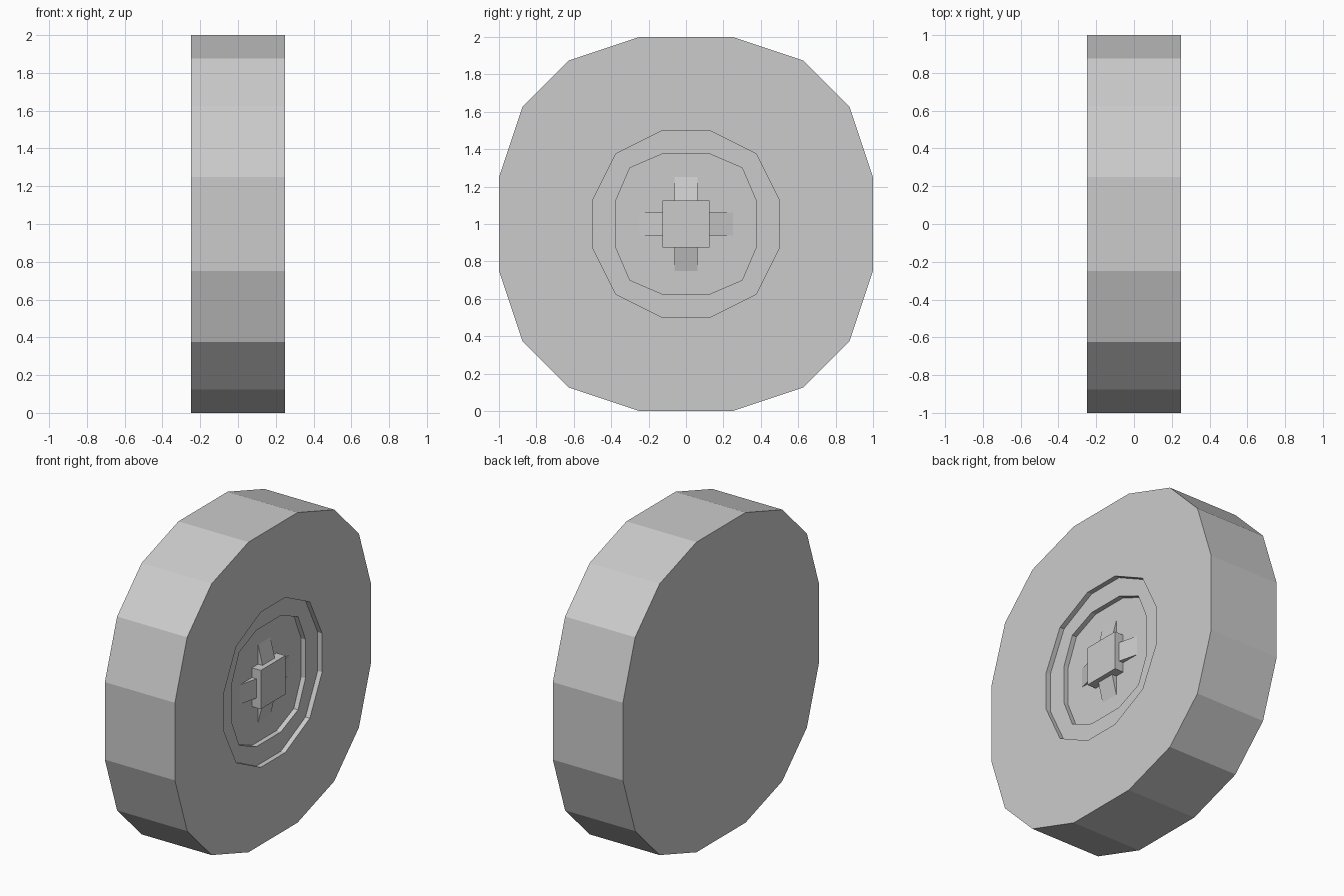
import bpy, bmesh
from mathutils import Matrix

if "Cube" in bpy.data.objects:
    bpy.data.objects.remove(bpy.data.objects["Cube"])

HUB_Z = 1.0       # wheel axis height
FACE_X = 0.25     # outer face of the wheel
STEP = 0.03125    # depth of each recess step


def mirrored_loop(quarter):
    """Mirror a quarter outline (top to right) into a full closed outline."""
    right = quarter + [(y, -z) for y, z in reversed(quarter)]
    return right + [(-y, z) for y, z in reversed(right)]


def new_object(name, bm):
    bmesh.ops.recalc_face_normals(bm, faces=bm.faces)
    mesh = bpy.data.meshes.new(name)
    bm.to_mesh(mesh)
    bm.free()
    obj = bpy.data.objects.new(name, mesh)
    bpy.context.collection.objects.link(obj)
    obj.location.z = HUB_Z
    return obj


def prism(name, outline, x0, x1):
    """Extrude a y-z outline along x."""
    bm = bmesh.new()
    face = bm.faces.new([bm.verts.new((x0, y, z)) for y, z in outline])
    ext = bmesh.ops.extrude_face_region(bm, geom=[face], use_keep_orig=True)
    verts = [g for g in ext["geom"] if isinstance(g, bmesh.types.BMVert)]
    bmesh.ops.translate(bm, verts=verts, vec=(x1 - x0, 0, 0))
    return new_object(name, bm)


# Tyre body: sixteen-sided disc
tyre = prism("tyre", mirrored_loop([(0.25, 1), (0.625, 0.875), (0.875, 0.625), (1, 0.25)]),
             -FACE_X, FACE_X)

# Two stepped twelve-sided recesses in the outer face
recesses = [
    ("rim_recess", [(0.125, 0.5), (0.375, 0.375), (0.5, 0.125)], STEP),
    ("hub_recess", [(0.125, 0.375), (0.3, 0.3), (0.375, 0.125)], 2 * STEP),
]
for name, quarter, depth in recesses:
    cutter = prism(name + "_cutter", mirrored_loop(quarter), FACE_X - depth, FACE_X + 0.1)
    cutter.hide_render = True
    cutter.display_type = 'WIRE'
    mod = tyre.modifiers.new(name, 'BOOLEAN')
    mod.operation = 'DIFFERENCE'
    mod.solver = 'EXACT'
    mod.object = cutter

# Apply the cuts and discard the cutters
bpy.context.view_layer.update()
cut_mesh = bpy.data.meshes.new_from_object(
    tyre.evaluated_get(bpy.context.evaluated_depsgraph_get()))
cutters = [m.object for m in tyre.modifiers]
tyre.modifiers.clear()
tyre.data = cut_mesh
for cutter in cutters:
    bpy.data.objects.remove(cutter)

# Square hub block, flush with the outer face
FLOOR = FACE_X - 2 * STEP
prism("hub_block", mirrored_loop([(0.125, 0.125)])[:4], FLOOR, FACE_X)

# Four ramped wedges around the hub, sloping down to the recess floor
for i, side in enumerate(("top", "front", "bottom", "back")):
    bm = bmesh.new()
    ends = [[bm.verts.new(p) for p in ((FLOOR, y, 0.125), (FLOOR + STEP, y, 0.125), (FLOOR, y, 0.25))]
            for y in (-0.0625, 0.0625)]
    for tri in ends:
        bm.faces.new(tri)
    for a in range(3):
        b = (a + 1) % 3
        bm.faces.new((ends[0][a], ends[0][b], ends[1][b], ends[1][a]))
    bm.transform(Matrix.Rotation(i * 1.5707963, 4, 'X'))
    new_object("hub_wedge_" + side, bm)
